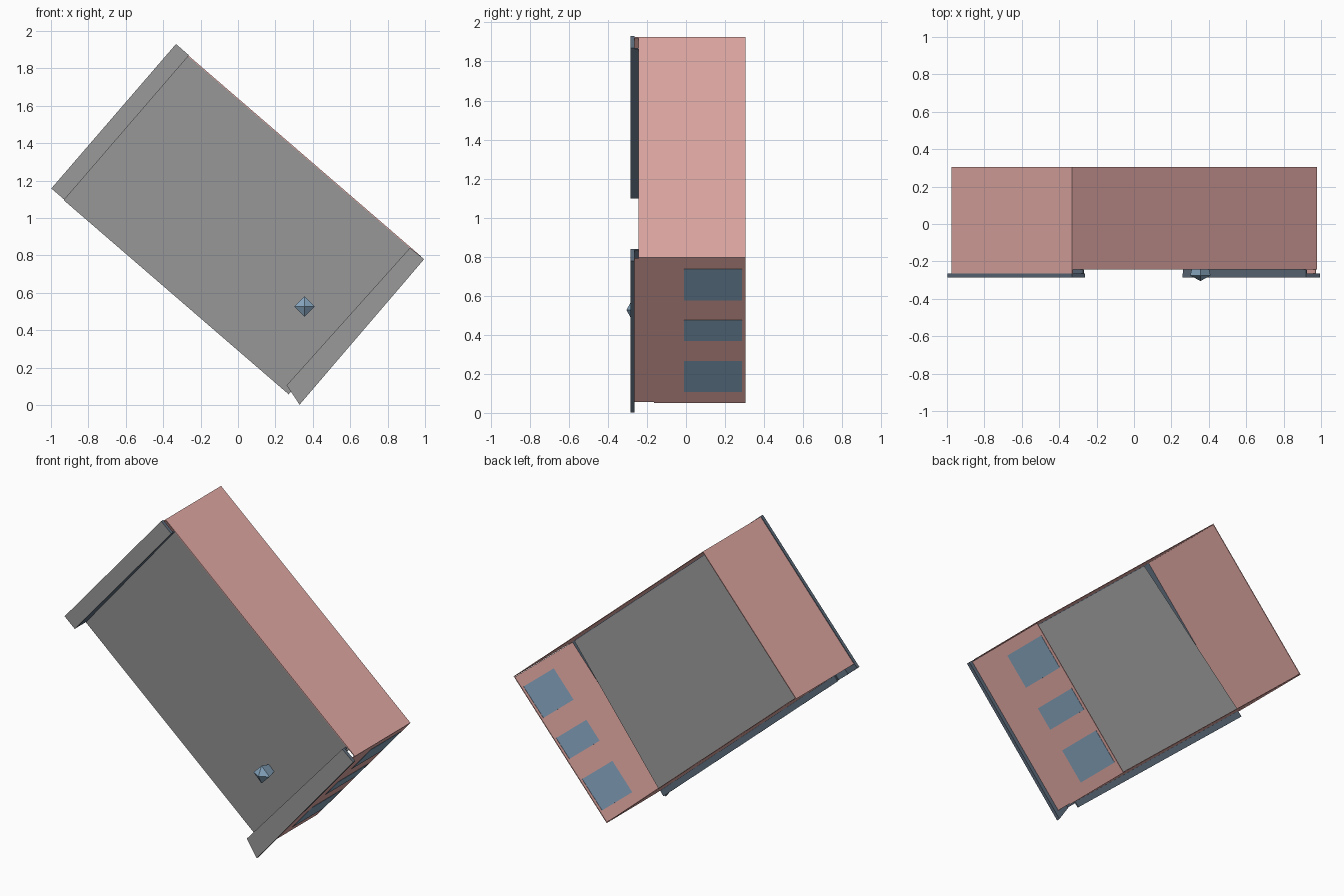
import bpy, bmesh, math
from mathutils import Vector

if "Cube" in bpy.data.objects:
    bpy.data.objects.remove(bpy.data.objects["Cube"])

def material(name, rgb):
    m = bpy.data.materials.new(name)
    m.diffuse_color = (*rgb, 1)
    m.use_nodes = True
    m.node_tree.nodes["Principled BSDF"].inputs["Base Color"].default_value = m.diffuse_color
    return m

PINK = material("dusty pink", (0.76, 0.40, 0.375))
GREY = material("mid grey", (0.32, 0.32, 0.32))
BLUE = material("slate blue", (0.24, 0.38, 0.52))
DARK = material("dark slate", (0.11, 0.15, 0.20))

# The whole box is tilted in the xz plane: u runs down its length, v across it
ANGLE = math.radians(40.8)
C, S = math.cos(ANGLE), math.sin(ANGLE)
CENTRE_Z = 0.967

def place(u, v, y):
    return Vector((C * u + S * v, y, CENTRE_Z - S * u + C * v))

def panel_y(v):
    """Depth of the front panel, which leans inwards towards its lower side."""
    return -0.243 + 0.07 * (0.505 - v)

def add_object(name, bm, mats):
    bmesh.ops.recalc_face_normals(bm, faces=bm.faces)
    me = bpy.data.meshes.new(name)
    bm.to_mesh(me)
    bm.free()
    for m in mats:
        me.materials.append(m)
    bpy.context.collection.objects.link(bpy.data.objects.new(name, me))

def prism(name, outline, y0, y1, front_mat, other_mat=None):
    """Extrude a (u, v) outline between depths given as numbers or functions of v."""
    depth = lambda y, v: y(v) if callable(y) else y
    bm = bmesh.new()
    front = [bm.verts.new(place(u, v, depth(y0, v))) for u, v in outline]
    back = [bm.verts.new(place(u, v, depth(y1, v))) for u, v in outline]
    faces = [bm.faces.new(front), bm.faces.new(back[::-1])]
    n = len(outline)
    for i in range(n):
        j = (i + 1) % n
        faces.append(bm.faces.new((front[i], back[i], back[j], front[j])))
    for f in faces[1:]:
        f.material_index = 1
    add_object(name, bm, [front_mat, other_mat or front_mat])

def rect(u0, u1, v0, v1):
    return [(u0, v0), (u1, v0), (u1, v1), (u0, v1)]

# Leaning front panel, its grey inner lining, and the raised strips at its ends
prism("front_panel", rect(-0.79, 0.80, -0.512, 0.505),
      panel_y, lambda v: panel_y(v) + 0.008, GREY, DARK)
prism("inner_lining", rect(-0.79, 0.80, -0.468, 0.50),
      lambda v: panel_y(v) + 0.009, lambda v: panel_y(v) + 0.012, GREY)
prism("upper_strip", rect(-0.88, -0.788, -0.508, 0.512), -0.285, -0.264, GREY, DARK)
prism("lower_strip", [(0.76, -0.482), (0.88, -0.516), (0.876, 0.508), (0.779, 0.505)],
      -0.285, -0.264, GREY, DARK)

# Wedge-shaped flanges joining the strips to the panel
prism("upper_flange", rect(-0.796, -0.788, -0.508, 0.505), -0.264, panel_y, DARK)
prism("lower_flange", [(0.762, -0.482), (0.770, -0.482), (0.787, 0.503), (0.779, 0.503)],
      -0.264, panel_y, DARK)

# Thin walls, open at the back
T = 0.005
prism("upper_end_wall", rect(-0.876, -0.876 + T, -0.478, 0.509), -0.264, 0.305, PINK)
prism("lower_end_wall", rect(0.852 - T, 0.852, -0.47, 0.502), -0.264, 0.305, PINK)
prism("top_side_wall", rect(-0.876, 0.852, 0.509 - T, 0.509), -0.243, 0.305, PINK)
prism("bottom_side_wall", rect(-0.876, 0.852, -0.475, -0.475 + T), -0.165, 0.305, PINK)

# Three window panels showing on both sides of the lower end wall
for i, (v0, v1) in enumerate([(0.22, 0.43), (-0.055, 0.085), (-0.40, -0.19)]):
    prism(f"window_{i + 1}", rect(0.8452, 0.8538, v0, v1), -0.01, 0.287, BLUE)

# Four-sided knob: pointed front on a stem that reaches the panel
bm = bmesh.new()
def ring(r, y):
    return [bm.verts.new((0.355 + r * math.cos(k * math.pi / 2), y,
                          0.527 + r * math.sin(k * math.pi / 2))) for k in range(4)]
tip = bm.verts.new((0.355, -0.305, 0.527))
wide, base = ring(0.055, -0.275), ring(0.035, -0.198)
for k in range(4):
    j = (k + 1) % 4
    bm.faces.new((tip, wide[k], wide[j]))
    bm.faces.new((wide[k], base[k], base[j], wide[j]))
bm.faces.new(base)
add_object("knob", bm, [BLUE])
